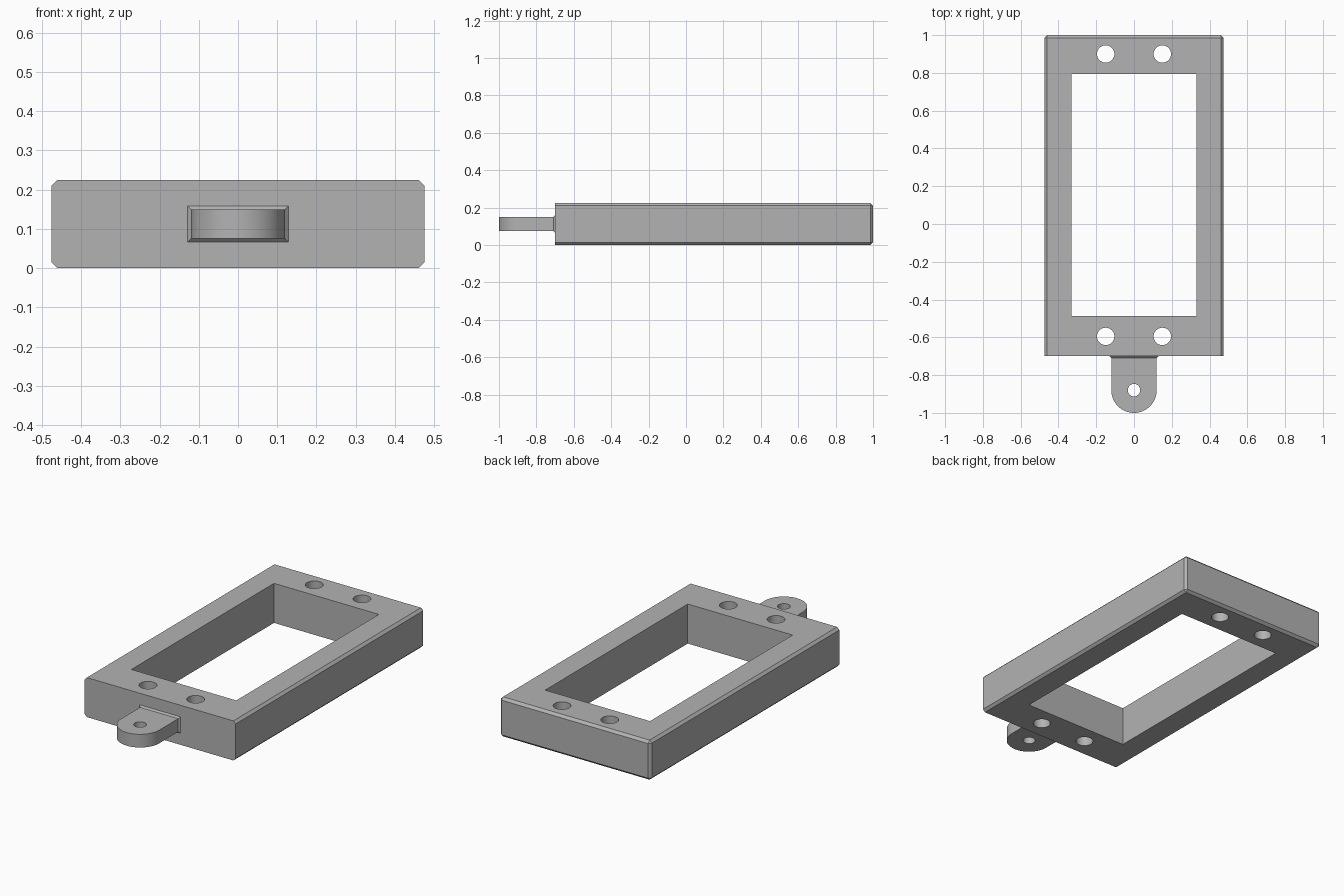
import bpy, bmesh, math
from mathutils import Vector

cube = bpy.data.objects.get("Cube")
if cube:
    bpy.data.objects.remove(cube, do_unlink=True)

# Single grey plastic
grey = bpy.data.materials.new("grey plastic")
grey.use_nodes = True
colour = (0.45, 0.45, 0.45, 1)
grey.diffuse_color = colour
grey.node_tree.nodes["Principled BSDF"].inputs["Base Color"].default_value = colour

FRONT, BACK, HALF_W, HEIGHT = -0.70, 1.0, 0.475, 0.225
CHAMFER = 0.014
TAB_R, TAB_Y, TAB_Z0, TAB_Z1 = 0.12, -0.88, 0.075, 0.15


def finish(name, bm):
    bmesh.ops.recalc_face_normals(bm, faces=bm.faces)
    mesh = bpy.data.meshes.new(name)
    bm.to_mesh(mesh)
    bm.free()
    mesh.materials.append(grey)
    obj = bpy.data.objects.new(name, mesh)
    bpy.context.collection.objects.link(obj)
    return obj


def box_mesh(lo, hi):
    bm = bmesh.new()
    bmesh.ops.create_cube(bm, size=1)
    lo, hi = Vector(lo), Vector(hi)
    for v in bm.verts:
        v.co = (lo + hi) / 2 + v.co * (hi - lo)
    return bm


def hole_cutter(name, x, y, radius):
    bm = bmesh.new()
    bmesh.ops.create_cone(bm, cap_ends=True, segments=48, radius1=radius,
                          radius2=radius, depth=1)
    bmesh.ops.translate(bm, verts=bm.verts, vec=(x, y, 0))
    return finish(name, bm)


def cut(target, cutter):
    mod = target.modifiers.new("cut", "BOOLEAN")
    mod.operation = "DIFFERENCE"
    mod.solver = "EXACT"
    mod.object = cutter
    bpy.context.view_layer.objects.active = target
    bpy.ops.object.modifier_apply(modifier=mod.name)
    bpy.data.objects.remove(cutter, do_unlink=True)


# Frame block, chamfered on every edge except those around the front face
bm = box_mesh((-HALF_W, FRONT, 0), (HALF_W, BACK, HEIGHT))
edges = [e for e in bm.edges if any(v.co.y > 0 for v in e.verts)]
bmesh.ops.bevel(bm, geom=edges, offset=CHAMFER, segments=1, affect="EDGES")
frame = finish("frame", bm)

# Rectangular opening and four screw holes
cut(frame, finish("opening_cutter", box_mesh((-0.33, -0.487, -1), (0.33, 0.795, 1))))
for y in (-0.595, 0.9):
    for x in (-0.15, 0.15):
        cut(frame, hole_cutter("screw_cutter", x, y, 0.046))

# Rounded mounting tab with its hole
bm = bmesh.new()
outline = [(TAB_R, FRONT), (-TAB_R, FRONT)]
for i in range(33):
    a = math.pi * (1 + i / 32)
    outline.append((TAB_R * math.cos(a), TAB_Y + TAB_R * math.sin(a)))
face = bm.faces.new([bm.verts.new((x, y, TAB_Z0)) for x, y in outline])
top = bmesh.ops.extrude_face_region(bm, geom=[face])["geom"]
bmesh.ops.translate(bm, verts=[g for g in top if isinstance(g, bmesh.types.BMVert)],
                    vec=(0, 0, TAB_Z1 - TAB_Z0))
tab = finish("mounting_tab", bm)
cut(tab, hole_cutter("tab_hole_cutter", 0, TAB_Y, 0.033))

# Flared collar where the tab meets the frame
FLARE = 0.009
bm = box_mesh((-TAB_R, FRONT - FLARE, TAB_Z0), (TAB_R, FRONT, TAB_Z1))
mid = (TAB_Z0 + TAB_Z1) / 2
for v in bm.verts:
    if v.co.y > FRONT - FLARE / 2:
        v.co.x += math.copysign(FLARE, v.co.x)
        v.co.z += math.copysign(FLARE, v.co.z - mid)
collar = finish("tab_collar", bm)

# Smooth round walls, crisp edges
for obj in (frame, tab):
    bpy.ops.object.select_all(action="DESELECT")
    obj.select_set(True)
    bpy.context.view_layer.objects.active = obj
    bpy.ops.object.shade_smooth_by_angle(angle=math.radians(25))
